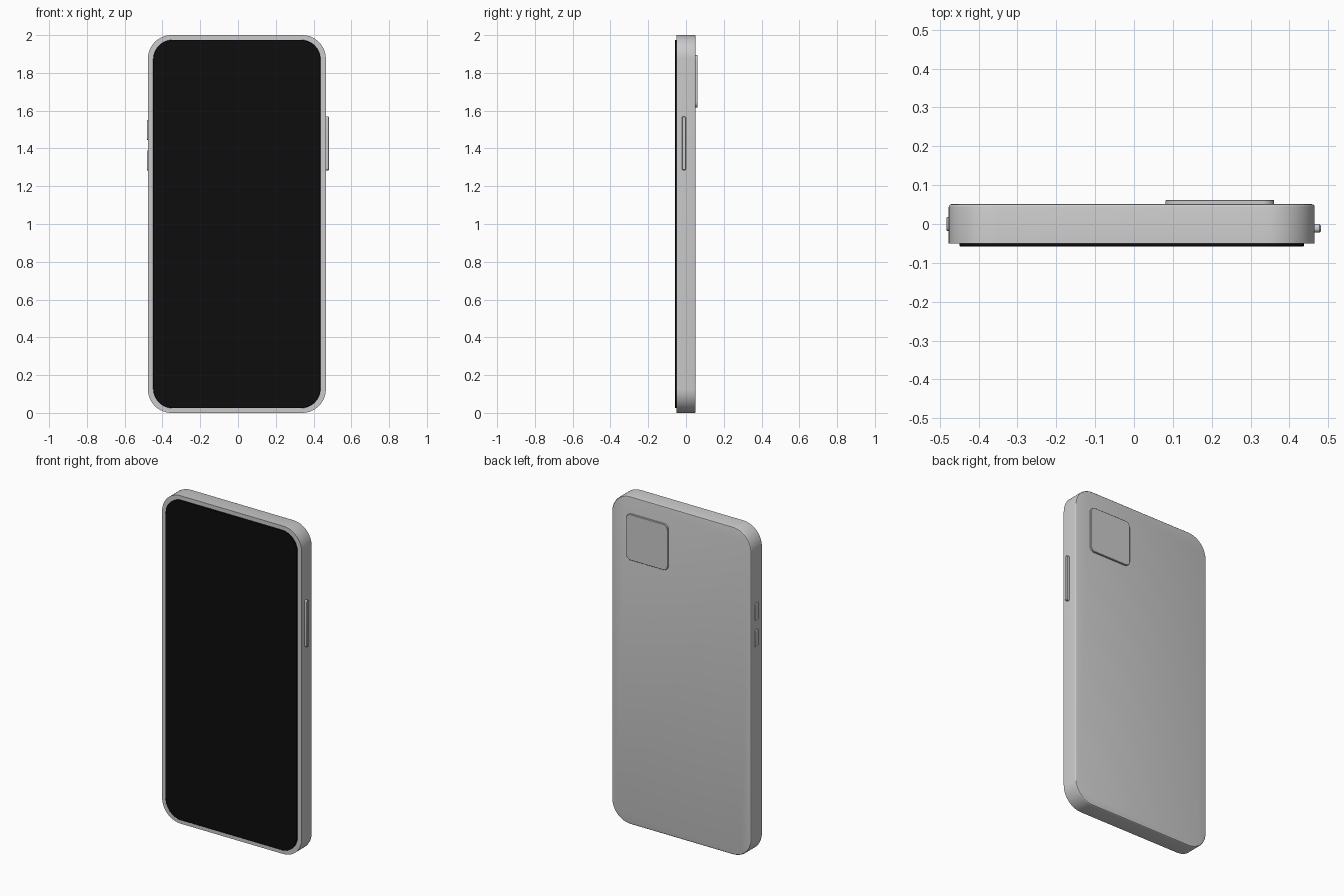
import bpy, bmesh, math
from mathutils import Vector

if "Cube" in bpy.data.objects:
    bpy.data.objects.remove(bpy.data.objects["Cube"])


def outline(w, h, r, n=12):
    """Rounded rectangle, counter-clockwise, centred on the origin."""
    pts = []
    for k, (sx, sy) in enumerate([(1, 1), (-1, 1), (-1, -1), (1, -1)]):
        for i in range(n + 1):
            a = math.radians(90 * (k + i / n))
            pts.append((sx * (w / 2 - r) + r * math.cos(a),
                        sy * (h / 2 - r) + r * math.sin(a)))
    return pts


def plate(name, size, radius, rings, place, n=12, color=None):
    """Stack rounded outlines given as (inset, depth); place maps (u, v, depth) to xyz."""
    bm = bmesh.new()
    loops = []
    for inset, d in rings:
        pts = outline(size[0] - 2 * inset, size[1] - 2 * inset, radius - inset, n)
        loops.append([bm.verts.new(Vector(place(u, v, d))) for u, v in pts])
    for a, b in zip(loops, loops[1:]):
        for i in range(len(a)):
            j = (i + 1) % len(a)
            bm.faces.new((a[i], a[j], b[j], b[i]))
    bm.faces.new(loops[0])
    bm.faces.new(loops[-1])
    bmesh.ops.recalc_face_normals(bm, faces=bm.faces)
    me = bpy.data.meshes.new(name)
    bm.to_mesh(me)
    bm.free()
    ob = bpy.data.objects.new(name, me)
    bpy.context.collection.objects.link(ob)
    if color:
        mat = bpy.data.materials.new(name + "_colour")
        mat.diffuse_color = color
        mat.use_nodes = True
        mat.node_tree.nodes["Principled BSDF"].inputs["Base Color"].default_value = mat.diffuse_color
        me.materials.append(mat)
    bpy.ops.object.select_all(action='DESELECT')
    ob.select_set(True)
    bpy.context.view_layer.objects.active = ob
    bpy.ops.object.shade_smooth_by_angle(angle=math.radians(30))
    return ob


def facing_y(cx, cz):
    return lambda u, v, d: (cx + u, d, cz + v)


def facing_x(cy, cz):
    return lambda u, v, d: (d, cy + u, cz + v)


CX = -0.006

# body with a rounded back edge
R = 0.007
back = [(R * (1 - math.cos(math.radians(a))), 0.051 - R + R * math.sin(math.radians(a)))
        for a in (0, 30, 60, 90)]
plate("body", (0.942, 2.0), 0.125, [(0, -0.05)] + back, facing_y(CX, 1.0), 16)

# black screen standing slightly proud of the front
plate("screen", (0.886, 1.95), 0.105, [(0.002, -0.058), (0, -0.056), (0, -0.045)],
      facing_y(CX, 1.0), 16, (0.004, 0.004, 0.004, 1))

# camera plate on the back
plate("camera_plate", (0.28, 0.28), 0.03, [(0, 0.045), (0, 0.060), (0.002, 0.062)],
      facing_y(0.221, 1.756))

# power button on the right side
plate("power_button", (0.021, 0.285), 0.009, [(0, 0.455), (0, 0.478), (0.003, 0.481)],
      facing_x(-0.011, 1.427), 6)

# two volume buttons on the left side
for name, z in (("volume_up", 1.498), ("volume_down", 1.337)):
    plate(name, (0.036, 0.105), 0.009, [(0, -0.465), (0, -0.481), (0.003, -0.483)],
          facing_x(0, z), 6)
